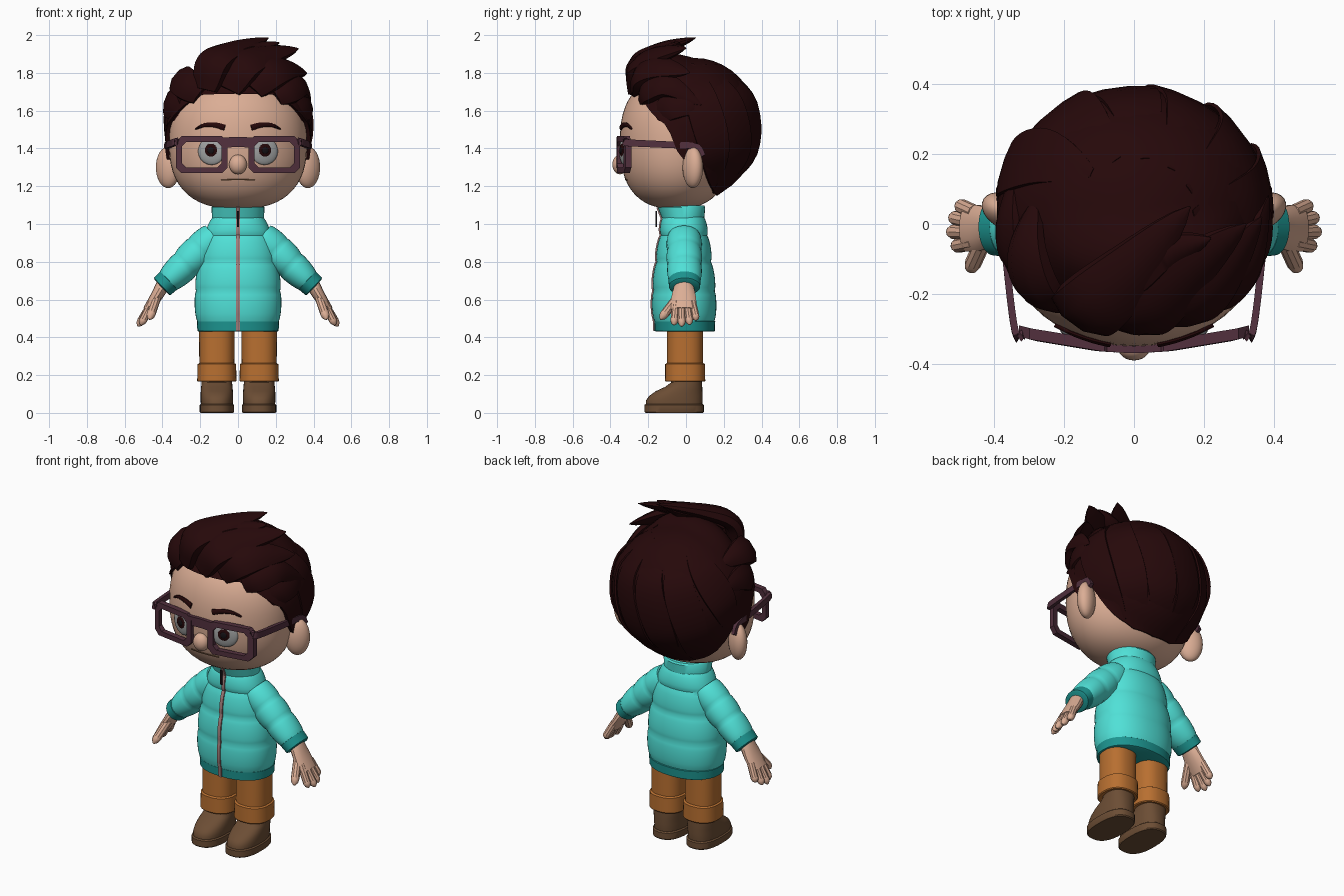
import bpy, bmesh, math
from math import sin, cos, pi, radians, sqrt
from mathutils import Vector, Matrix

cube = bpy.data.objects.get("Cube")
if cube:
    bpy.data.objects.remove(cube, do_unlink=True)


def material(name, r, g, b):
    m = bpy.data.materials.new(name)
    m.use_nodes = True
    m.diffuse_color = (r, g, b, 1)
    bsdf = next(n for n in m.node_tree.nodes if n.type == 'BSDF_PRINCIPLED')
    bsdf.inputs["Base Color"].default_value = (r, g, b, 1)
    bsdf.inputs["Roughness"].default_value = 0.8
    return m


SKIN = material("skin", .71, .42, .30)
HAIR = material("dark_hair", .019, .0025, .003)
JACKET = material("turquoise", .08, .75, .68)
TRIM = material("dark_teal", .012, .30, .28)
CLOTH = material("orange_brown", .48, .16, .03)
BOOT = material("boot_brown", .15, .075, .035)
FRAME = material("plum", .085, .03, .048)
EYE = material("eye_grey", .36, .37, .37)
ZIP = material("dusty_rose", .37, .21, .20)
BLACK = material("near_black", .008, .006, .008)


def finish(name, bm, mat, mirror=False, angle=35):
    bmesh.ops.recalc_face_normals(bm, faces=bm.faces)
    me = bpy.data.meshes.new(name)
    bm.to_mesh(me)
    bm.free()
    me.materials.append(mat)
    me.shade_smooth()
    me.set_sharp_from_angle(angle=radians(angle))
    ob = bpy.data.objects.new(name, me)
    bpy.context.collection.objects.link(ob)
    if mirror:
        ob.modifiers.new("mirror", 'MIRROR').use_mirror_merge = False
    return ob


def skin_rings(bm, rings, cap=True):
    rows = [[bm.verts.new(p) for p in r] for r in rings]
    n = len(rows[0])
    for a, b in zip(rows, rows[1:]):
        for i in range(n):
            bm.faces.new((a[i], a[(i + 1) % n], b[(i + 1) % n], b[i]))
    if cap:
        bm.faces.new(rows[0])
        bm.faces.new(rows[-1])


def loft(name, rings, mat, cx=0, power=2, segs=32, matrix=None, mirror=False):
    """Stack of rounded outlines, each (z, half width, front y, back y)."""
    def outline(z, rx, y0, y1):
        pts = []
        for i in range(segs):
            c, s = cos(2 * pi * i / segs), sin(2 * pi * i / segs)
            c, s = (math.copysign(abs(v) ** (2 / power), v) for v in (c, s))
            pts.append(Vector((cx + rx * c, (y0 + y1) / 2 + (y1 - y0) / 2 * s, z)))
        return pts
    bm = bmesh.new()
    skin_rings(bm, [outline(*r) for r in rings])
    if matrix:
        bm.transform(matrix)
    return finish(name, bm, mat, mirror)


def puffs(seams, bulge, steps=8):
    """Quilted outline: bulges out between neighbouring seams."""
    out = []
    for a, b in zip(seams, seams[1:]):
        for k in range(steps):
            t = k / steps
            z, rx, y0, y1 = (p + (q - p) * t for p, q in zip(a, b))
            d = bulge * sin(pi * t) ** .6
            out.append((z, rx + d, y0 - d, y1 + d))
    return out + [seams[-1]]


def spline(pts, steps=6):
    pts = [Vector(p) for p in pts]
    ext = [2 * pts[0] - pts[1]] + pts + [2 * pts[-1] - pts[-2]]
    out = []
    for a, b, c, d in zip(ext, ext[1:], ext[2:], ext[3:]):
        for k in range(steps):
            t = k / steps
            out.append(.5 * (2 * b + (c - a) * t + (2 * a - 5 * b + 4 * c - d) * t ** 2
                             + (3 * b - a - 3 * c + d) * t ** 3))
    return out + [pts[-1]]


def tube(name, pts, size, normal, mat, sides=10, mirror=False, smooth=6):
    """Sweep an oval; size(t) gives width and thickness, normal(p) its facing."""
    path = spline(pts, smooth)
    rings = []
    for i, p in enumerate(path):
        tan = (path[min(i + 1, len(path) - 1)] - path[max(i - 1, 0)]).normalized()
        side = tan.cross(normal(p)).normalized()
        up = side.cross(tan)
        w, h = size(i / (len(path) - 1))
        rings.append([p + side * w * cos(2 * pi * (j + .5) / sides)
                      + up * h * sin(2 * pi * (j + .5) / sides) for j in range(sides)])
    bm = bmesh.new()
    skin_rings(bm, rings)
    return finish(name, bm, mat, mirror)


def ball(name, centre, radii, mat, turn=0, mirror=False):
    bm = bmesh.new()
    bmesh.ops.create_uvsphere(bm, u_segments=24, v_segments=16, radius=1)
    bm.transform(Matrix.Translation(centre) @ Matrix.Rotation(radians(turn), 4, 'Z')
                 @ Matrix.Diagonal((*radii, 1)))
    return finish(name, bm, mat, mirror)


def facing(*v):
    return lambda p: Vector(v)


# Head
HX, HY, HCY, HZ, HCZ = .365, .295, -.055, .35, 1.43


def head_scale(z):
    return max(.0, 1 - abs((z - HCZ) / HZ) ** 2.5) ** .4


def face_y(x, z):
    return HCY - HY * sqrt(max(0, head_scale(z) ** 2 - (x / HX) ** 2))


head_rings = []
for k in range(1, 28):
    z = HCZ - HZ * cos(pi * k / 28)
    f = head_scale(z)
    head_rings.append((z, HX * f, HCY - HY * f, HCY + HY * f))
loft("head", head_rings, SKIN, segs=48)
loft("neck", [(1, .1, -.11, .07), (1.14, .1, -.11, .07)], SKIN)
ball("nose", (0, -.35, 1.315), (.047, .04, .052), SKIN)
ball("ear", (.37, .036, 1.30), (.07, .048, .11), SKIN, 30, True)

# Eyes, brows and mouth
ball("eye", (.14, -.325, 1.385), (.075, .018, .072), EYE, 18, True)
ball("iris", (.143, -.339, 1.39), (.035, .007, .035), HAIR, 18, True)
ball("pupil", (.144, -.344, 1.39), (.018, .005, .018), BLACK, 18, True)
brow = [(x, face_y(x, z) - .002, z) for x, z in ((.07, 1.51), (.12, 1.524), (.175, 1.524), (.225, 1.503))]
tube("brow", brow, lambda t: (.015 * (1 - t) ** .5 + .002, .009), facing(0, -1, 0), HAIR, mirror=True)
mouth = [(x, face_y(x, 1.235) - .001, 1.235 - .3 * x * x) for x in (-.09, -.03, .03, .09)]
tube("mouth", mouth, lambda t: (.0035, .003), facing(0, -1, 0), BOOT, 6)

# Glasses: chamfered rims on a shallow arc, bridge and temples
bm = bmesh.new()


def rim_loop(hx, hz, c, dy):
    pts = []
    for sx, sz in ((1, 1), (-1, 1), (-1, -1), (1, -1)):
        pair = [(sx * hx, sz * (hz - c)), (sx * (hx - c), sz * hz)]
        pts += pair if sx * sz > 0 else pair[::-1]
    return [(.192 + x, -.352 + .43 * (.192 + x) ** 2 + dy, 1.367 + z) for x, z in pts]


loops = [rim_loop(.137, .098, .03, -.016), rim_loop(.104, .068, .022, -.016),
         rim_loop(.104, .068, .022, .016), rim_loop(.137, .098, .03, .016)]
skin_rings(bm, loops + loops[:1], cap=False)
bmesh.ops.remove_doubles(bm, verts=bm.verts, dist=1e-5)
finish("glasses_rim", bm, FRAME, True, 20)
tube("glasses_bridge", [(-.075, -.35, 1.43), (0, -.354, 1.435), (.075, -.35, 1.43)],
     lambda t: (.038, .021), facing(0, -1, 0), FRAME, 4)
tube("glasses_temple", [(.315, -.312, 1.437), (.34, -.305, 1.43), (.366, -.1, 1.42),
                        (.38, .05, 1.41), (.384, .09, 1.36)],
     lambda t: (.027 - .004 * t, .014), facing(1, 0, 0), FRAME, 4, True)

# Hair cap: dome down to a hairline given as (azimuth from the front, height)
HAIRLINE = [(0, 1.69), (32, 1.685), (45, 1.63), (60, 1.55), (68, 1.52), (74, 1.40), (79, 1.33),
            (85, 1.39), (95, 1.41), (102, 1.27), (112, 1.2), (130, 1.16), (180, 1.15)]
CROWN = Vector((0, .04, 1.52))


def hair_limit(deg):
    d = abs((deg + 180) % 360 - 180)
    for (a, za), (b, zb) in zip(HAIRLINE, HAIRLINE[1:]):
        if d <= b:
            return za + (zb - za) * (d - a) / (b - a)


def ramp(v):
    v = min(1, max(0, v))
    return v * v * (3 - 2 * v)


def dome(deg, polar, grow=1.055):
    a = radians(deg)
    x, y = .392 * sin(polar) * sin(a), -.36 * sin(polar) * cos(a)
    if y > 0:
        y *= .345 / .36
    p = CROWN + Vector((x, y, cos(polar) * (.36 if cos(polar) > 0 else .39)))
    q = sqrt((p.x / HX) ** 2 + ((p.y - HCY) / HY) ** 2) / max(head_scale(p.z), .01)
    if q < grow:
        p.x *= grow / q
        p.y = HCY + (p.y - HCY) * grow / q
    # raised front that fills the inside of the quiff, fuller on the left
    p.z += (.055 + .1 * p.x) * ramp((.06 - p.y) / .2) * ramp((p.z - 1.7) / .12)
    return p


def polar_limit(deg):
    dz = hair_limit(deg) - CROWN.z
    return math.acos(dz / (.36 if dz > 0 else .39))


rows = [[dome(5 * j, polar_limit(5 * j) * k / 18) for j in range(72)] for k in range(1, 19)]
rows.append([Vector((p.x * .85, HCY + (p.y - HCY) * .85, p.z + .01)) for p in rows[-1]])
bm = bmesh.new()
skin_rings(bm, rows)
finish("hair_cap", bm, HAIR)


# Hair locks: quiff swept up and to the side, temples, and back strands
def lock(name, pts, width, thick, root=.18):
    def size(t):
        s = sin(pi * (root + (1 - root) * t)) ** .7 if t < 1 else .03
        return width * s, thick * s
    tube(name, pts, size, lambda p: p - CROWN, HAIR, 8)


lock("quiff_left", [(-.17, -.25, 1.71), (-.13, -.24, 1.85), (-.02, -.14, 1.92), (.16, .05, 1.985)], .11, .05)
lock("quiff_middle", [(-.05, -.27, 1.71), (.02, -.25, 1.83), (.14, -.14, 1.89), (.32, .0, 1.93)], .11, .05)
lock("quiff_right", [(.08, -.26, 1.71), (.16, -.23, 1.79), (.25, -.14, 1.82), (.365, .02, 1.80)], .10, .05)
lock("quiff_tip", [(-.1, -.22, 1.82), (.0, -.16, 1.89), (.1, -.08, 1.92), (.22, -.04, 1.96)], .07, .05)
lock("side_sweep_right", [(.2, -.23, 1.67), (.27, -.19, 1.71), (.335, -.09, 1.73), (.385, .08, 1.63)], .08, .04)
lock("side_sweep_left", [(-.2, -.23, 1.68), (-.275, -.18, 1.74), (-.305, -.07, 1.77), (-.28, .08, 1.74)], .09, .045)
lock("temple_left", [(-.31, -.15, 1.56), (-.35, -.09, 1.63), (-.36, .02, 1.66), (-.34, .16, 1.62)], .08, .03)
lock("temple_right", [(.31, -.15, 1.56), (.35, -.08, 1.62), (.365, .03, 1.63), (.345, .16, 1.56)], .08, .03)
for i, deg in enumerate((110, 138, 166, 194, 222, 250)):
    end = polar_limit(deg + 12)
    lock(f"back_strand_{i + 1}", [dome(deg - 25 + 37 * t, .45 + (end - .5) * t) for t in (0, .33, .67, 1)],
         .10, .014, .02)

# Jacket: quilted body, hem, collar, zip
hem = [(.43, .205, -.157, .147), (.434, .215, -.166, .153), (.484, .218, -.168, .155), (.492, .20, -.155, .145)]
body = puffs([(.485, .216, -.168, .15), (.645, .223, -.172, .152), (.80, .202, -.155, .132),
              (.94, .172, -.132, .112), (1.04, .13, -.12, .092)], .01)
collar = [(1.025, .125, -.115, .085), (1.032, .138, -.128, .097), (1.088, .14, -.15, .102), (1.098, .133, -.144, .096)]
loft("jacket_hem", hem, TRIM, power=2.2)
loft("jacket_body", body, JACKET, power=2.2, segs=48)
loft("jacket_collar", collar, JACKET)
zip_path = [(0, r[2] - .003, r[0]) for r in hem[1:3] + body[2:-1] + collar[1:3]]
tube("zip", zip_path, lambda t: (.014, .006), facing(0, -1, 0), ZIP, 4, smooth=1)
tube("zip_pull", [(0, -.158, 1.07), (0, -.158, .985)], lambda t: (.009, .005), facing(0, -1, 0), BLACK, 4)

# Sleeves, built along their own axis then swung outwards
swing = Matrix.Translation((.12, 0, .935)) @ Matrix.Rotation(math.atan2(.28, -.265), 4, 'Y')
sleeve = puffs([(0, .078, -.095, .075), (.11, .088, -.097, .078), (.22, .08, -.096, .079),
                (.345, .064, -.088, .074)], .007)
loft("sleeve", sleeve, JACKET, matrix=swing, mirror=True)
loft("sleeve_cuff", [(.335, .058, -.08, .064), (.34, .066, -.093, .077), (.387, .063, -.09, .075),
                     (.392, .054, -.08, .065)], TRIM, matrix=swing, mirror=True)

# Hands
out = facing(.87, 0, .5)
tube("palm", [(.39, -.01, .69), (.43, -.012, .62), (.478, -.012, .545)],
     lambda t: (.045 + .024 * sin(pi * .6 * t), .038 - .012 * t), out, SKIN, 14, True)


def digit(name, base, tip, r):
    def size(t):
        s = sqrt(max(.04, 1 - max(0, (t - .75) / .25) ** 2))
        return r * s, r * s
    tube(name, [base, tip], size, out, SKIN, mirror=True, smooth=12)


for name, y0, y1, x, z in (("little_finger", .033, .055, .503, .49), ("ring_finger", .004, .02, .523, .467),
                           ("middle_finger", -.025, -.022, .53, .458), ("index_finger", -.052, -.064, .515, .465)):
    digit(name, (.455, y0, .585), (x, y1, z), .0215)
digit("thumb", (.425, -.035, .625), (.47, -.135, .495), .024)

# Trousers with turned-up cuffs
loft("trouser_leg", [(.2, .092, -.101, .091), (.46, .095, -.1, .09)], CLOTH, .112, 2.4, mirror=True)
loft("trouser_cuff", [(.168, .085, -.09, .085), (.165, .1, -.107, .098), (.17, .104, -.111, .102),
                      (.258, .102, -.11, .101), (.265, .09, -.1, .09)], CLOTH, .112, 2.4, mirror=True)

# Boots
loft("boot_sole", [(0, .087, -.214, .09), (.006, .091, -.22, .095), (.042, .091, -.22, .095),
                   (.048, .084, -.213, .088)], BOOT, .112, 2.5, mirror=True)
loft("boot_upper", [(.04, .084, -.212, .086), (.065, .086, -.212, .088), (.09, .086, -.195, .088),
                    (.115, .085, -.16, .087), (.138, .083, -.11, .086), (.16, .081, -.08, .084),
                    (.19, .08, -.075, .083)], BOOT, .112, 2.4, mirror=True)
